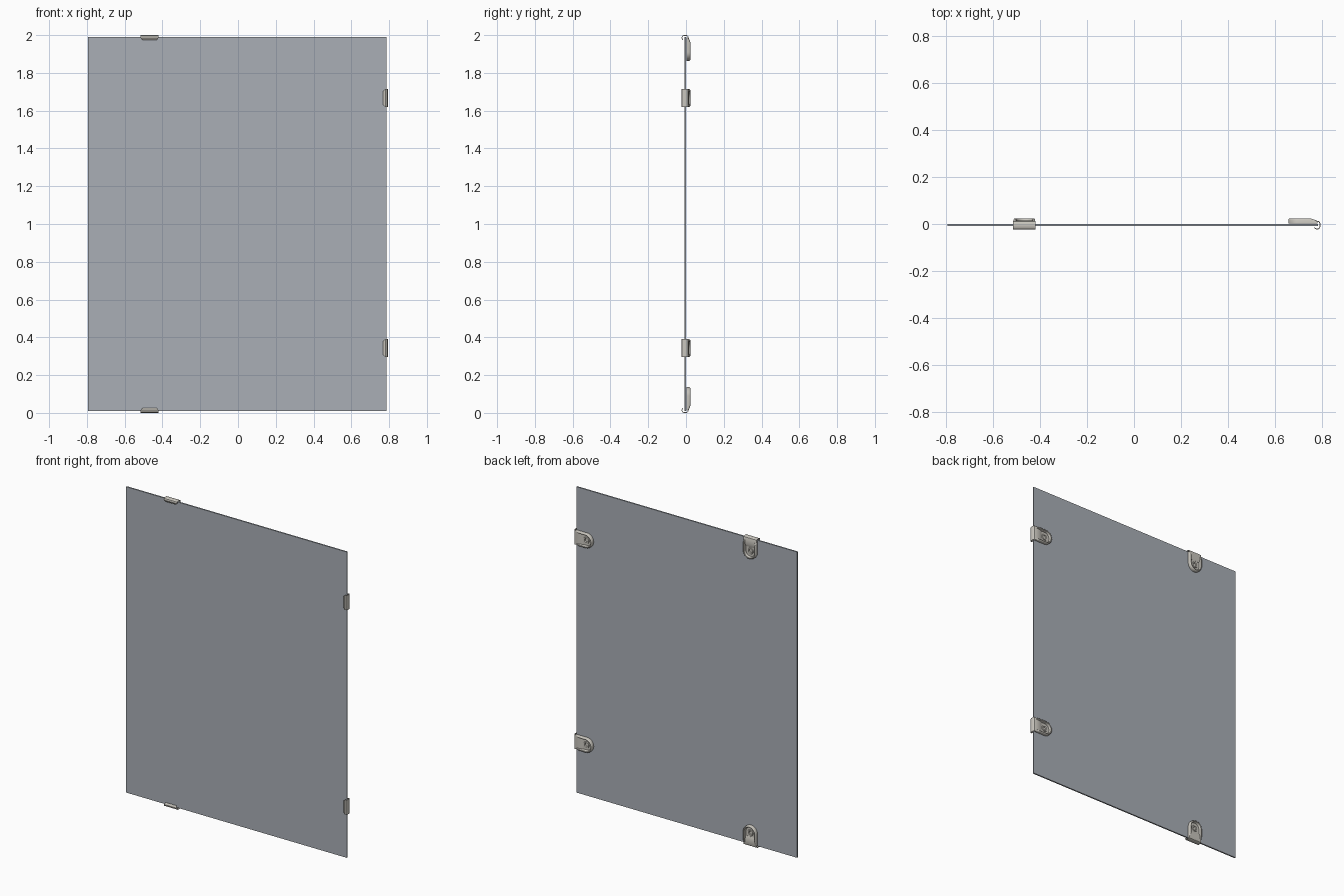
import bpy, bmesh, math

if "Cube" in bpy.data.objects:
    bpy.data.objects.remove(bpy.data.objects["Cube"])

def material(name, rgb):
    m = bpy.data.materials.new(name)
    m.diffuse_color = (*rgb, 1)
    m.use_nodes = True
    m.node_tree.nodes["Principled BSDF"].inputs["Base Color"].default_value = m.diffuse_color
    return m

GLASS = material("blue grey mirror", (0.40, 0.43, 0.47))
METAL = material("warm light metal", (0.58, 0.56, 0.51))

def bridge(bm, rows, closed=False):
    """Skin faces between consecutive rows of points."""
    vs = [[bm.verts.new(p) for p in r] for r in rows]
    n = len(vs[0])
    for a, b in zip(vs, vs[1:]):
        for i in range(n if closed else n - 1):
            j = (i + 1) % n
            bm.faces.new((a[i], a[j], b[j], b[i]))
    return vs

def sheet(bm, rows, t):
    """Closed bent sheet from (x, y, half width) rows, thickened along its normal."""
    out = []
    for i, (x, y, w) in enumerate(rows):
        a, b = rows[max(i - 1, 0)], rows[min(i + 1, len(rows) - 1)]
        dx, dy = b[0] - a[0], b[1] - a[1]
        l = math.hypot(dx, dy)
        nx, ny = -dy / l * t / 2, dx / l * t / 2
        out.append([(x + nx, y + ny, -w), (x + nx, y + ny, w),
                    (x - nx, y - ny, w), (x - nx, y - ny, -w)])
    vs = bridge(bm, out, True)
    bm.faces.new(vs[0])
    bm.faces.new(vs[-1])

def u_path(r):
    """U outline, open toward the panel edge, with a round inner end."""
    pts = [(-0.012, r), (-0.028, r), (-0.042, r)]
    for i in range(17):
        a = math.pi / 2 + math.pi * i / 16
        pts.append((-0.09 + r * math.cos(a), r * math.sin(a)))
    return pts + [(x, -z) for x, z in pts[2::-1]]

def clip_mesh():
    """Edge clip: outward is +x with the outer edge at x = 0, back is +y."""
    bm = bmesh.new()
    # hook wrapping the panel edge, then ramping down to the floor of the tray
    sheet(bm, [(-0.025, -0.015, 0.036), (-0.022, -0.019, 0.041),
               (-0.014, -0.0222, 0.0475), (-0.006, -0.020, 0.0475),
               (-0.002, -0.013, 0.0475), (-0.002, 0.004, 0.0475),
               (-0.006, 0.010, 0.0475), (-0.018, 0.013, 0.045),
               (-0.045, 0.014, 0.036), (-0.062, 0.008, 0.033)], 0.0036)
    # tray floor
    outline = u_path(0.042)
    rows = bridge(bm, [[(x, y, z) for x, z in outline] for y in (0.003, 0.008)], True)
    bm.faces.new(rows[0])
    bm.faces.new(rows[1])
    # raised rounded rim, lower toward the hook
    section = [(0, 0.003), (0, 0.017), (0.002, 0.0215), (0.006, 0.024),
               (0.010, 0.0225), (0.013, 0.017), (0.014, 0.003)]
    n = len(outline)
    rings = []
    for k in range(n):
        e = min(k, n - 1 - k)
        h = (0.48, 0.78, 1)[min(e, 2)]
        rings.append([(*(lambda p: (p[0], 0.003 + (y - 0.003) * h, p[1]))(u_path(0.0465 - d)[k]),)
                      for d, y in section])
    vs = bridge(bm, rings, True)
    bm.faces.new(vs[0])
    bm.faces.new(vs[-1])
    # screw boss with a sunken centre
    boss = []
    for r, y in ((0.021, 0.007), (0.019, 0.013), (0.012, 0.013), (0.008, 0.0085)):
        boss.append([(-0.088 + r * math.cos(i * math.pi / 12), y,
                      r * math.sin(i * math.pi / 12)) for i in range(24)])
    bridge(bm, boss, True)
    bmesh.ops.recalc_face_normals(bm, faces=bm.faces)
    me = bpy.data.meshes.new("edge_clip")
    bm.to_mesh(me)
    bm.free()
    me.materials.append(METAL)
    return me

# thin mirror panel
bpy.ops.mesh.primitive_cube_add(size=1, location=(-0.005, -0.004, 1))
panel = bpy.context.object
panel.name = "mirror_panel"
panel.scale = (1.58, 0.009, 1.98)
panel.data.materials.append(GLASS)

# four clips: two on the right edge, one at the top, one at the bottom
mesh = clip_mesh()
for name, loc, rot in (("right_upper_clip", (0.795, 0, 1.667), 0),
                       ("right_lower_clip", (0.795, 0, 0.343), 0),
                       ("top_clip", (-0.468, 0, 2.0), -math.pi / 2),
                       ("bottom_clip", (-0.468, 0, 0.0), math.pi / 2)):
    ob = bpy.data.objects.new(name, mesh.copy())
    ob.location = loc
    ob.rotation_euler = (0, rot, 0)
    bpy.context.collection.objects.link(ob)
    bpy.ops.object.select_all(action='DESELECT')
    ob.select_set(True)
    bpy.context.view_layer.objects.active = ob
    bpy.ops.object.shade_smooth_by_angle(angle=math.radians(35))
